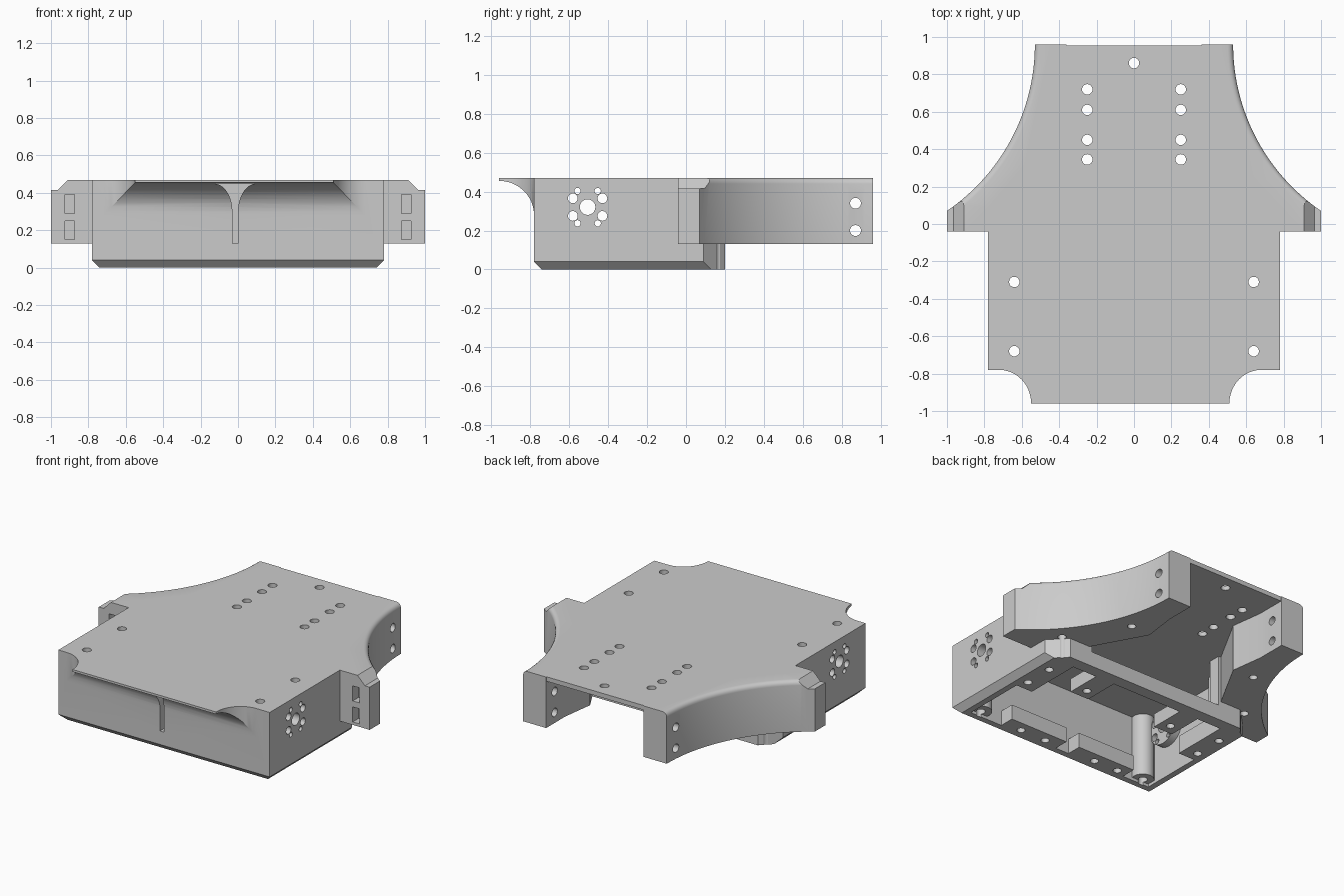
import bpy, bmesh, math

old = bpy.data.objects.get("Cube")
if old:
    bpy.data.objects.remove(old, do_unlink=True)

grey = bpy.data.materials.new("plain grey")
grey.use_nodes = True
COLOUR = (0.6, 0.6, 0.6, 1)
grey.diffuse_color = COLOUR
grey.node_tree.nodes["Principled BSDF"].inputs["Base Color"].default_value = COLOUR

TOP, UNDER, WING_Z = 0.47, 0.44, 0.13


def finish(name, bm):
    bmesh.ops.recalc_face_normals(bm, faces=bm.faces[:])
    mesh = bpy.data.meshes.new(name)
    bm.to_mesh(mesh)
    bm.free()
    mesh.materials.append(grey)
    ob = bpy.data.objects.new(name, mesh)
    bpy.context.collection.objects.link(ob)
    return ob


def prism(name, pts, lo, hi, axis="z", bevel=None, width=0.03, segments=4):
    """Extrude a 2D outline along an axis; bevel picks edges by their midpoint."""
    place = {"x": lambda a, b, c: (c, a, b),
             "y": lambda a, b, c: (a, c, b),
             "z": lambda a, b, c: (a, b, c)}[axis]
    bm = bmesh.new()
    rings = [[bm.verts.new(place(a, b, c)) for a, b in pts] for c in (lo, hi)]
    bm.faces.new(rings[0])
    bm.faces.new(rings[1])
    n = len(pts)
    for i in range(n):
        j = (i + 1) % n
        bm.faces.new((rings[0][i], rings[0][j], rings[1][j], rings[1][i]))
    if bevel:
        bmesh.ops.recalc_face_normals(bm, faces=bm.faces[:])
        chosen = [e for e in bm.edges
                  if bevel(e.verts[0].co, e.verts[1].co)]
        bmesh.ops.bevel(bm, geom=chosen, offset=width, segments=segments,
                        profile=0.5, affect="EDGES")
    return finish(name, bm)


def box(name, x0, x1, y0, y1, z0, z1):
    return prism(name, [(x0, y0), (x1, y0), (x1, y1), (x0, y1)], z0, z1)


def circle(a, b, r, n=20):
    return [(a + r * math.cos(math.tau * i / n), b + r * math.sin(math.tau * i / n))
            for i in range(n)]


def combine(target, other, operation):
    mod = target.modifiers.new("join", "BOOLEAN")
    mod.object = other
    mod.operation = operation
    mod.solver = "EXACT"
    bpy.context.view_layer.objects.active = target
    bpy.ops.object.modifier_apply(modifier=mod.name)
    bpy.data.objects.remove(other, do_unlink=True)


def add(ob):
    combine(chassis, ob, "UNION")


def cut(ob):
    combine(chassis, ob, "DIFFERENCE")


def mirrored(pts, s):
    return [(s * a, b) for a, b in pts]


def side_box(name, s, x0, x1, *rest):
    return box(name, min(s * x0, s * x1), max(s * x0, s * x1), *rest)


# Main body, chamfered along the lower front and side edges
outline = [(-.78, -.78), (.78, -.78), (.78, .09), (.67, .2), (-.67, .2), (-.78, .09)]
chassis = prism("chassis", outline, 0, TOP, width=0.04, segments=1,
                bevel=lambda p, q: p.z + q.z < 0.01 and p.y + q.y < 0.1)

# Hollow underside with an opening above the rear crossbar
cut(box("cavity", -.7, .7, -.7, .12, -.1, UNDER))
cut(box("rear_opening", -.5, .5, .05, .3, .1, UNDER))

# Rear deck between the two wings
add(prism("rear_deck", [(-.75, .05), (.75, .05), (.75, .1), (.45, .5), (.45, .955),
                        (-.45, .955), (-.45, .5), (-.75, .1)], UNDER, TOP))

# Curved wings ending in rear legs
RADIUS, CX, CY = 1.078, 1.608, 0.96
sweep = math.asin(0.89 / RADIUS)
arc = [(CX - RADIUS * math.cos(sweep * (1 - i / 24)),
        CY - RADIUS * math.sin(sweep * (1 - i / 24))) for i in range(25)]
inner = [(.36, .96), (.36, .76), (.33, .54), (.54, .16), (.62, .1), (.62, -.04)]
for s in (-1, 1):
    def on_arc(p, q, s=s):
        mid = (p + q) / 2
        reach = math.hypot(s * mid.x - CX, mid.y - CY)
        return p.z > .4 and q.z > .4 and mid.y > .08 and reach < RADIUS + .01
    add(prism("wing", mirrored([(1, -.04)] + arc + inner, s), WING_Z, TOP, bevel=on_arc))
    shoulder = [(.905, .475), (.965, .415), (1.1, .415), (1.1, .6), (.905, .6)]
    cut(prism("shoulder_cut", mirrored(shoulder, s), -.1, .25, "y"))

# Front lip with a hollow curve underneath and rounded-in corners
bm = bmesh.new()
rows = []
for i in range(14):
    t = math.radians(90) * min(i, 12) / 12
    y = -.96 + .18 * math.sin(t) if i < 13 else -.74
    side, low = .70 - .17 * math.cos(t), .28 + .175 * math.cos(t)
    x0, x1 = -.02 - side, -.02 + side
    rows.append([bm.verts.new(v) for v in
                 ((x0, y, TOP), (x1, y, TOP), (x1, y, low), (x0, y, low))])
for a, b in zip(rows, rows[1:]):
    for i in range(4):
        j = (i + 1) % 4
        bm.faces.new((a[i], a[j], b[j], b[i]))
bm.faces.new(rows[0])
bm.faces.new(rows[-1])
add(finish("front_lip", bm))

# Flared slot in the middle of the front wall
flare = [(.015 + .1 * (1 - math.cos(t)), .3 + .15 * math.sin(t))
         for t in (math.radians(9 * i) for i in range(11))]
half = [(.015, WING_Z)] + flare
slot = [(a - .015, b) for a, b in half] + [(-a - .015, b) for a, b in reversed(half)]
cut(prism("front_slot", slot, -1.1, -.73, "y"))

# Inner flanges, corner posts, wheel bosses and rear mounts
for x0, x1 in ((.03, .46), (-.5, -.07)):
    add(box("front_flange", x0, x1, -.72, -.6, 0, .1))
for s in (-1, 1):
    add(side_box("side_flange", s, .58, .72, -.27, .14, 0, .12))
    add(side_box("rear_mount", s, .26, .4, -.12, .14, 0, .09))
    add(prism("corner_post", circle(s * .64, -.68, .07), .02, .45))
    add(prism("wheel_boss", circle(-.505, .32, .12, 28),
              *sorted((s * .65, s * .72)), axis="x"))

# Holes through the deck
deck_holes = [(0, .86)]
for s in (-1, 1):
    deck_holes += [(s * .25, y) for y in (.72, .61, .45, .345)]
    deck_holes += [(s * .64, y) for y in (-.31, -.68)]
for x, y in deck_holes:
    cut(prism("deck_hole", circle(x, y, .028), -.2, .6))

# Blind screw holes from below
screw_holes = [(x, -.67, .07) for x in (.33, .14, -.25, -.43)]
for s in (-1, 1):
    screw_holes += [(s * .67, -.2, .08), (s * .67, 0, .08), (s * .33, -.05, .06),
                    (s * .72, .18, .22), (s * .48, .55, .22)]
for x, y, depth in screw_holes:
    cut(prism("screw_hole", circle(x, y, .026, 16), -.1, depth))

# Wheel hub pattern, leg holes and wing slots
hub = [(0, 0, .04)]
for a in (-1, 1):
    for b in (-1, 1):
        hub += [(a * .076, b * .045, .025), (a * .052, b * .083, .016)]
for s in (-1, 1):
    for dy, dz, r in hub:
        cut(prism("hub_hole", circle(-.505 + dy, .32 + dz, r),
                  *sorted((s * .6, s * .9)), axis="x"))
    for z in (.2, .34):
        cut(prism("leg_hole", circle(.87, z, .028), *sorted((s * .3, s * .7)), axis="x"))
    for z0, z1 in ((.15, .25), (.29, .39)):
        cut(side_box("wing_slot", s, .875, .925, -.1, .02, z0, z1))

# Smooth the curved walls, keep corners crisp
bpy.ops.object.select_all(action="DESELECT")
chassis.select_set(True)
bpy.context.view_layer.objects.active = chassis
bpy.ops.object.shade_smooth_by_angle(angle=math.radians(25))
